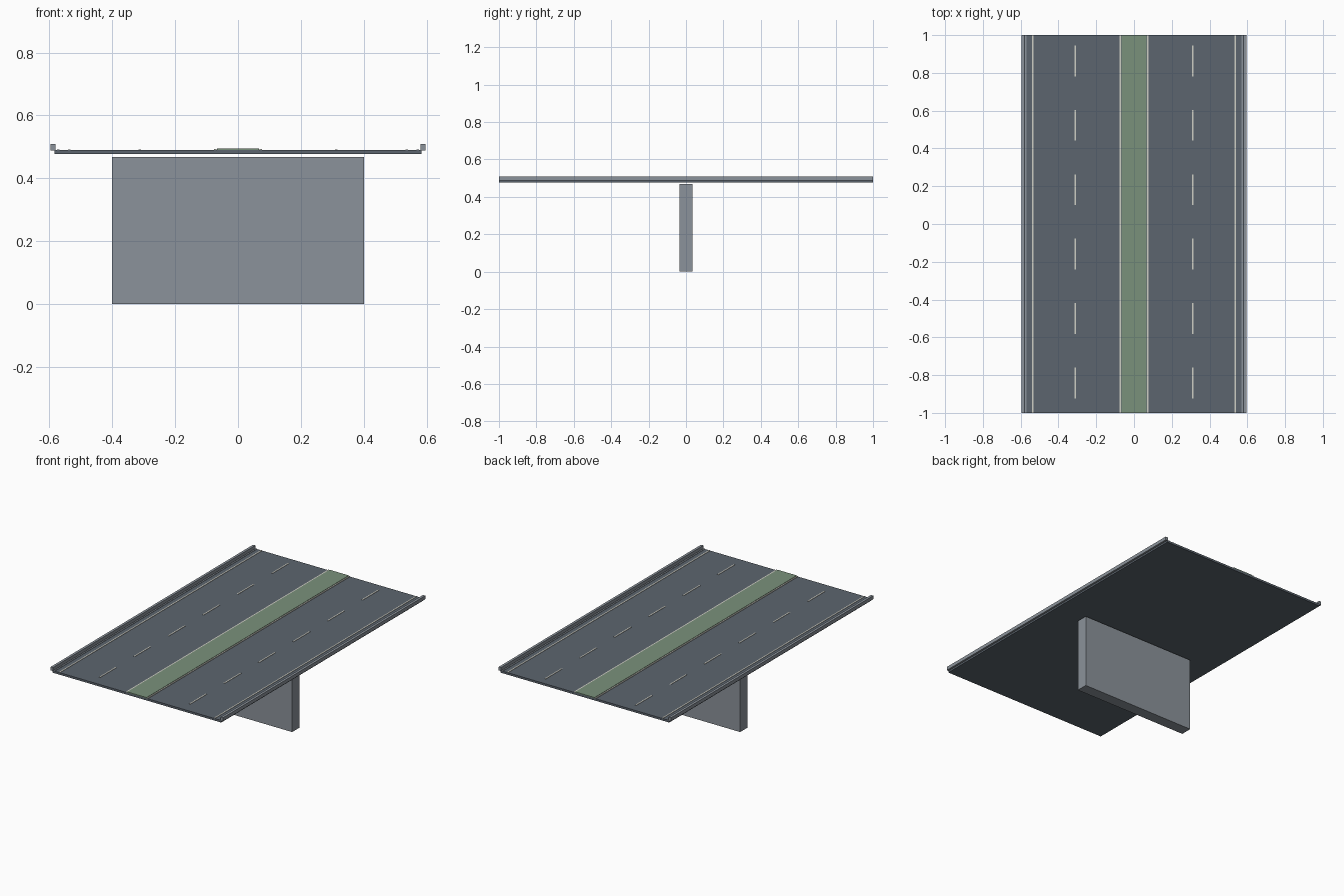
import bpy

cube = bpy.data.objects.get("Cube")
if cube:
    bpy.data.objects.remove(cube, do_unlink=True)


def material(name, r, g, b):
    m = bpy.data.materials.new(name)
    m.use_nodes = True
    m.diffuse_color = (r, g, b, 1)
    m.node_tree.nodes["Principled BSDF"].inputs["Base Color"].default_value = (r, g, b, 1)
    return m


asphalt = material("asphalt", 0.107, 0.13, 0.156)
concrete = material("concrete", 0.26, 0.29, 0.325)
grass = material("grass", 0.195, 0.283, 0.198)
paint = material("road_paint", 0.62, 0.62, 0.56)


def box(name, mat, x, y, z):
    """Box spanning the (low, high) pair given for each axis."""
    spans = (x, y, z)
    bpy.ops.mesh.primitive_cube_add(size=1, location=[(a + b) / 2 for a, b in spans])
    ob = bpy.context.object
    ob.name = name
    ob.scale = [b - a for a, b in spans]
    bpy.ops.object.transform_apply(location=False, rotation=False, scale=True)
    ob.data.materials.append(mat)
    return ob


length = (-1, 1)
road = 0.49

# Pier, road slab and planted median
box("pier", concrete, (-0.4, 0.4), (-0.036, 0.036), (0, 0.468))
box("road_deck", asphalt, (-0.584, 0.584), length, (0.477, road))
box("median", grass, (-0.067, 0.067), length, (road, 0.495))

# Parts running along each half of the road
for side, s in (("left", 1), ("right", -1)):
    def strip(name, mat, inner, outer, y, z):
        box(f"{side}_{name}", mat, sorted((s * inner, s * outer)), y, z)

    strip("barrier", concrete, 0.58, 0.596, length, (0.488, 0.51))
    strip("kerb", concrete, 0.568, 0.576, length, (road, 0.492))
    strip("edge_line", paint, 0.532, 0.54, length, (road, 0.492))
    strip("median_line", paint, 0.068, 0.076, length, (road, 0.4935))
    for i in range(6):
        start = -0.923 + i * 0.341
        strip(f"lane_dash_{i + 1}", paint, 0.308, 0.316, (start, start + 0.163), (road, 0.492))
